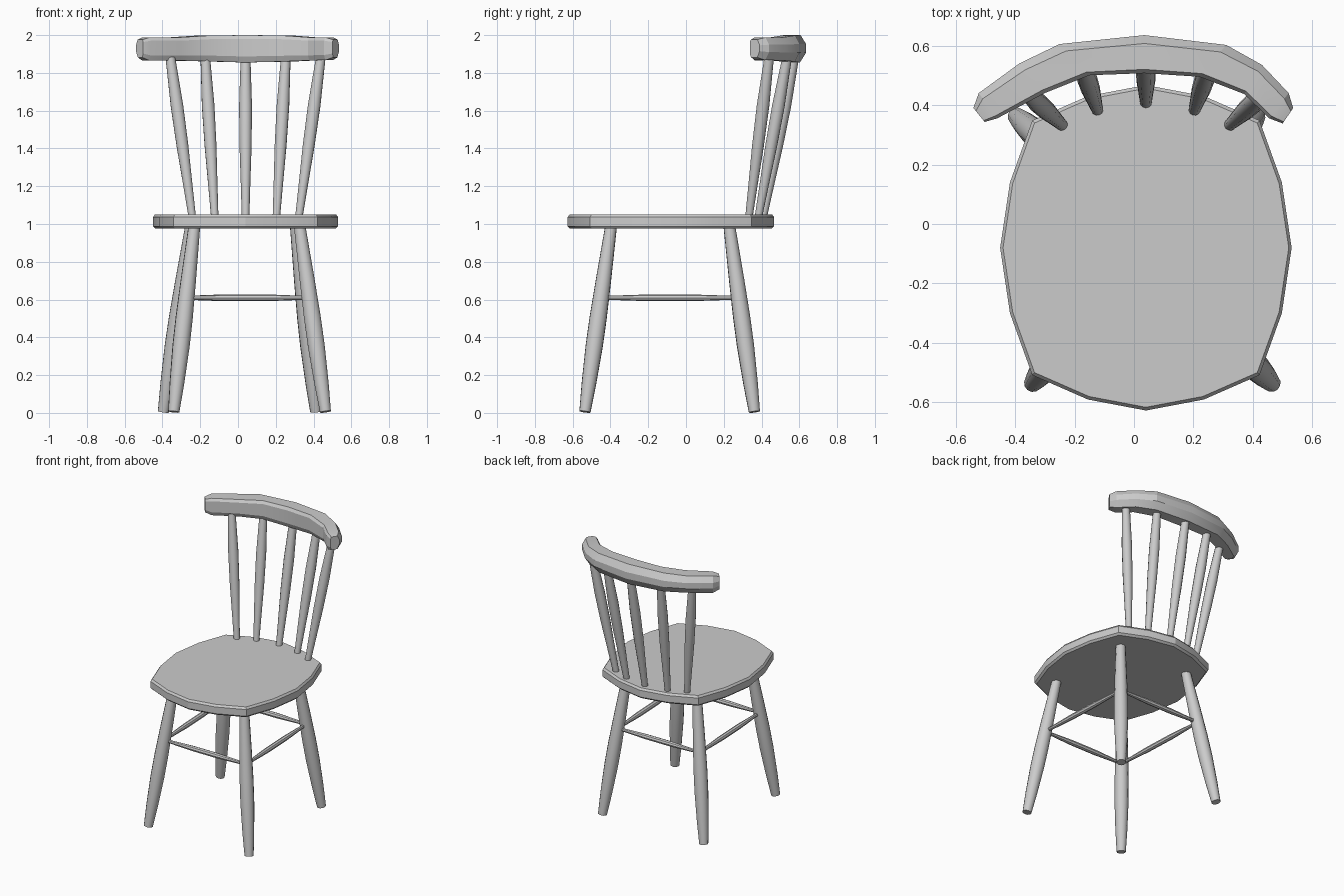
import bpy, bmesh, math
from mathutils import Vector

if "Cube" in bpy.data.objects:
    bpy.data.objects.remove(bpy.data.objects["Cube"])


def finish(name, bm, angle=30):
    bmesh.ops.recalc_face_normals(bm, faces=bm.faces)
    me = bpy.data.meshes.new(name)
    bm.to_mesh(me)
    bm.free()
    ob = bpy.data.objects.new(name, me)
    bpy.context.collection.objects.link(ob)
    bpy.ops.object.select_all(action='DESELECT')
    bpy.context.view_layer.objects.active = ob
    ob.select_set(True)
    bpy.ops.object.shade_smooth_by_angle(angle=math.radians(angle))
    return ob


def loft(name, rings, angle=30):
    """Skin closed rings of points and cap both ends."""
    bm = bmesh.new()
    vs = [[bm.verts.new(p) for p in r] for r in rings]
    n = len(vs[0])
    for a, b in zip(vs, vs[1:]):
        for i in range(n):
            j = (i + 1) % n
            bm.faces.new((a[i], a[j], b[j], b[i]))
    bm.faces.new(vs[0])
    bm.faces.new(vs[-1])
    return finish(name, bm, angle)


def turned(name, start, end, profile, sides=12):
    """Turned wooden rod: profile is (fraction along, radius)."""
    start, end = Vector(start), Vector(end)
    q = (end - start).to_track_quat('Z', 'Y')
    rings = []
    for t, r in profile:
        c = start.lerp(end, t)
        rings.append([c + q @ Vector((r * math.cos(k * math.tau / sides),
                                      r * math.sin(k * math.tau / sides), 0))
                      for k in range(sides)])
    return loft(name, rings, 40)


# Seat: one quarter outline mirrored about its centre, with a chamfered edge
CX, CY = 0.04, -0.08
quarter = [(0.49, 0), (0.457, 0.22), (0.382, 0.428), (0.195, 0.51), (0, 0.547)]
half = quarter + [(-x, y) for x, y in quarter[-2::-1]]
outline = half + [(-x, -y) for x, y in half[1:-1]]
seat_rings = [[(CX + x * s, CY + y * s, z) for x, y in outline]
              for s, z in ((0.975, 0.975), (1, 0.988), (1, 1.036), (0.98, 1.05))]
loft("seat", seat_rings, 20)

# Legs: splayed, swelling in the middle
leg_profile = [(0, .030), (.15, .039), (.35, .046), (.5, .046), (.7, .041), (1, .031)]
legs = {
    "front_left": ((-0.34, -0.535, 0.006), (-0.23, -0.395, 1.0)),
    "front_right": ((0.463, -0.535, 0.006), (0.325, -0.395, 1.0)),
    "back_right": ((0.412, 0.362, 0.006), (0.305, 0.228, 1.0)),
    "back_left": ((-0.395, 0.362, 0.006), (-0.247, 0.228, 1.0)),
}
for name, (foot, top) in legs.items():
    turned(name + "_leg", foot, top, leg_profile)

# Stretchers between neighbouring legs
rail_profile = [(0, .011), (.1, .012), (.35, .018), (.65, .018), (.9, .012), (1, .011)]
names = list(legs)
for a, b in zip(names, names[1:] + names[:1]):
    pa = Vector(legs[a][0]).lerp(Vector(legs[a][1]), 0.607)
    pb = Vector(legs[b][0]).lerp(Vector(legs[b][1]), 0.607)
    turned(f"stretcher_{a}_to_{b}", pa, pb, rail_profile, 8)

# Back spindles fanning out from the seat to the top rail
spindle_profile = [(0, .020), (.2, .025), (.45, .032), (.7, .034), (1, .026)]
spindles = [((0.282, 0.333), (0.398, 0.44)),
            ((0.163, 0.383), (0.213, 0.535)),
            ((0, 0.408), (0, 0.572))]
for i, (low, high) in enumerate(spindles):
    for side in ((-1, 1) if low[0] else (1,)):
        turned(f"back_spindle_{i}_{'left' if side < 0 else 'right'}",
               (CX + side * low[0], low[1], 1.035),
               (CX + side * high[0], high[1], 1.88), spindle_profile)

# Top rail: chamfered section swept along a bow (outer xy, inner xy, z low, z high)
section = [(0, .22), (.12, 0), (.75, 0), (1, .35), (1, .68), (.78, 1), (.1, 1), (0, .86)]
stations = [
    ((-.54, .39), (-.502, .343), 1.882, 1.976),
    ((-.522, .44), (-.46, .355), 1.865, 1.988),
    ((-.385, .54), (-.30, .44), 1.865, 1.988),
    ((-.25, .605), (-.15, .50), 1.862, 1.997),
    ((.035, .635), (.035, .507), 1.855, 2.0),
    ((.31, .602), (.22, .495), 1.86, 1.998),
    ((.43, .535), (.37, .437), 1.866, 1.988),
    ((.52, .44), (.455, .355), 1.868, 1.988),
    ((.535, .39), (.50, .338), 1.882, 1.976),
]
rail_rings = [[(i[0] + (o[0] - i[0]) * u, i[1] + (o[1] - i[1]) * u, lo + (hi - lo) * v)
               for u, v in section] for o, i, lo, hi in stations]
loft("top_rail", rail_rings, 20)
